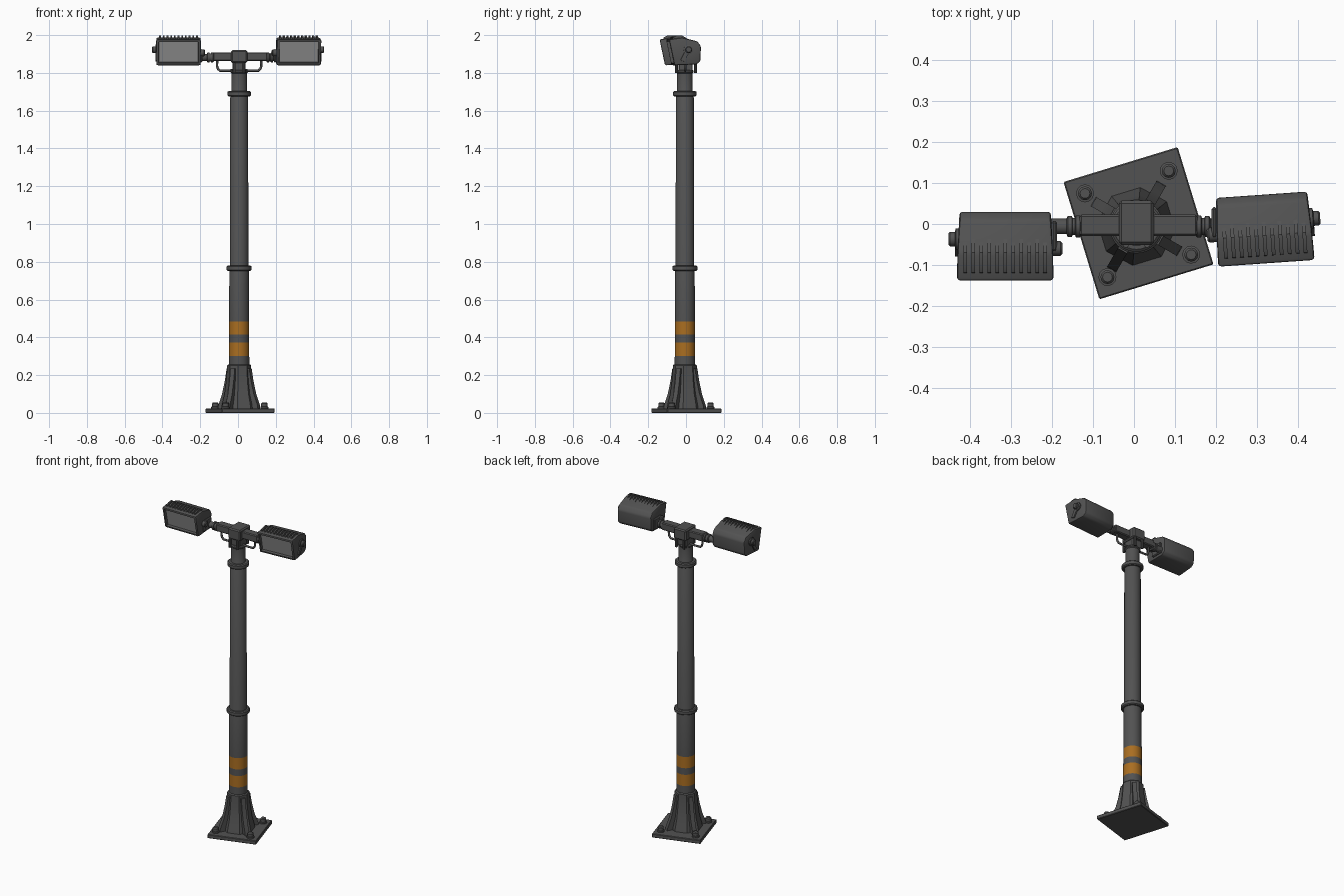
import bpy, bmesh, math
from mathutils import Matrix, Vector

if "Cube" in bpy.data.objects:
    bpy.data.objects.remove(bpy.data.objects["Cube"])

def mat(name, rgb):
    m = bpy.data.materials.new(name)
    m.diffuse_color = (*rgb, 1)
    m.use_nodes = True
    m.node_tree.nodes["Principled BSDF"].inputs["Base Color"].default_value = m.diffuse_color
    return m

GREY = mat("dark_grey_metal", (0.085, 0.085, 0.085))
ORANGE = mat("orange_stripe", (0.40, 0.155, 0.015))
LENS = mat("lamp_glass", (0.28, 0.28, 0.28))
CX, CY = 0.006, -0.006          # pole axis

def finish(bm, name, mats=(GREY,), matrix=None, angle=35):
    if matrix is not None:
        bmesh.ops.transform(bm, matrix=matrix, verts=bm.verts)
    bmesh.ops.recalc_face_normals(bm, faces=bm.faces)
    me = bpy.data.meshes.new(name)
    bm.to_mesh(me)
    bm.free()
    for m in mats:
        me.materials.append(m)
    ob = bpy.data.objects.new(name, me)
    bpy.context.collection.objects.link(ob)
    bpy.ops.object.select_all(action='DESELECT')
    ob.select_set(True)
    bpy.context.view_layer.objects.active = ob
    bpy.ops.object.shade_smooth_by_angle(angle=math.radians(angle))
    return ob

def lathe_bm(profile, n):
    bm = bmesh.new()
    rings = [[bm.verts.new((r * math.cos(2 * math.pi * i / n), r * math.sin(2 * math.pi * i / n), z))
              for i in range(n)] for r, z in profile]
    for a, b in zip(rings, rings[1:]):
        for i in range(n):
            bm.faces.new((a[i], a[(i + 1) % n], b[(i + 1) % n], b[i]))
    bm.faces.new(rings[0][::-1])
    bm.faces.new(rings[-1])
    return bm

def lathe(name, profile, n=32, matrix=None):
    return finish(lathe_bm(profile, n), name, matrix=matrix)

def box(name, size, loc, bevel=0.005, rot=0.0):
    bm = bmesh.new()
    bmesh.ops.create_cube(bm, size=1, matrix=Matrix.Diagonal((*size, 1)))
    if bevel:
        bmesh.ops.bevel(bm, geom=bm.edges[:], offset=bevel, segments=1, affect='EDGES')
    return finish(bm, name, matrix=Matrix.Translation(loc) @ Matrix.Rotation(rot, 4, 'Z'))

def prism_bm(pts, width):
    """Extrude a (y, z) outline along x, centred."""
    bm = bmesh.new()
    f = bm.faces.new([bm.verts.new((-width / 2, y, z)) for y, z in pts])
    ext = bmesh.ops.extrude_face_region(bm, geom=[f])['geom']
    bmesh.ops.translate(bm, vec=(width, 0, 0), verts=[v for v in ext if isinstance(v, bmesh.types.BMVert)])
    bmesh.ops.recalc_face_normals(bm, faces=bm.faces)
    return bm

def rod(name, pts, r):
    cu = bpy.data.curves.new(name, 'CURVE')
    cu.dimensions = '3D'
    cu.bevel_depth, cu.bevel_resolution, cu.use_fill_caps = r, 2, True
    sp = cu.splines.new('POLY')
    sp.points.add(len(pts) - 1)
    for p, c in zip(sp.points, pts):
        p.co = (*c, 1)
    cu.materials.append(GREY)
    ob = bpy.data.objects.new(name, cu)
    bpy.context.collection.objects.link(ob)

def along_x(loc, sign=1):
    return Matrix.Translation(loc) @ Matrix.Rotation(sign * math.pi / 2, 4, 'Y')

AXIS = Matrix.Translation((CX, CY, 0))

# Base plate, turned about the pole
TURN = math.radians(17)
box("base_plate", (0.292, 0.3, 0.024), (0.011, 0.002, 0.012), 0.003, TURN)

# Flared octagonal pedestal
lathe("pedestal", [(0.096, 0.022), (0.092, 0.045), (0.078, 0.10), (0.069, 0.17), (0.064, 0.235),
                   (0.064, 0.25), (0.058, 0.256)], 8, AXIS @ Matrix.Rotation(TURN + math.pi / 8, 4, 'Z'))

# Gusset ribs and anchor bolts at the corners
for k in range(4):
    turn = Matrix.Rotation(math.radians(60 + 90 * k), 4, 'Z')
    bm = prism_bm([(0.04, 0.02), (0.122, 0.02), (0.12, 0.04), (0.097, 0.10), (0.08, 0.17),
                   (0.069, 0.235), (0.04, 0.235)], 0.026)
    finish(bm, f"gusset_rib_{k}", matrix=AXIS @ turn @ Matrix.Rotation(-math.pi / 2, 4, 'Z'))
    p = Vector((0.010, 0, 0)) + turn @ Vector((0.15, 0, 0))
    lathe(f"anchor_bolt_{k}", [(0.022, 0.022), (0.022, 0.032), (0.017, 0.033), (0.017, 0.05), (0.012, 0.056)],
          12, Matrix.Translation(p))

# Pole with painted bands chosen by height
bm = lathe_bm([(0.054, 0.24), (0.0535, 0.302), (0.0535, 0.373), (0.053, 0.414), (0.053, 0.485),
               (0.052, 0.76), (0.0495, 0.77), (0.047, 1.68), (0.041, 1.69), (0.041, 1.81)], 32)
for f in bm.faces:
    z = f.calc_center_median().z
    if 0.303 < z < 0.372 or 0.415 < z < 0.484:
        f.material_index = 1
finish(bm, "pole", (GREY, ORANGE), AXIS)

# Collars and head flange
for name, r, z0, z1 in (("lower_collar", 0.066, 0.752, 0.780), ("upper_collar", 0.062, 1.676, 1.704),
                        ("head_flange", 0.047, 1.798, 1.815)):
    lathe(name, [(r - 0.006, z0), (r, z0 + 0.005), (r, z1 - 0.005), (r - 0.006, z1)], 32, AXIS)

# Head block, crossarm and clamp bolts
box("head_block", (0.086, 0.108, 0.068), (CX, 0.003, 1.886), 0.007)
box("head_neck", (0.066, 0.075, 0.05), (CX, -0.002, 1.832), 0.005)
box("crossarm", (0.288, 0.052, 0.046), (0.011, -0.003, 1.886), 0.005)
for sx in (-1, 1):
    for y in (-0.05, 0.05):
        lathe(f"clamp_bolt_{sx}_{y}", [(0.008, 1.80), (0.008, 1.856)], 8,
              Matrix.Translation((CX + sx * 0.026, y, 0)))

# Handle hoops below the arm
for side, sx in (("left", -1), ("right", 1)):
    path = [(0.117, 1.87), (0.117, 1.835), (0.112, 1.821), (0.102, 1.812), (0.05, 1.812), (0.02, 1.816)]
    rod(f"{side}_hoop", [(CX + sx * x, -0.005, z) for x, z in path], 0.0065)

# Swivel joints between arm and lamps
for side, sx, x0 in (("left", -1, -0.128), ("right", 1, 0.15)):
    lathe(f"{side}_swivel", [(0.020, 0), (0.027, 0.004), (0.027, 0.014), (0.021, 0.016), (0.021, 0.022),
                             (0.026, 0.024), (0.026, 0.034), (0.019, 0.037), (0.019, 0.075)], 20,
          along_x((x0, -0.006, 1.882), sx))

# Lamp heads with recessed glass, cooling fins and side knobs
OUTLINE = [(-0.085, 0.066), (-0.056, -0.071), (0.062, -0.066), (0.082, -0.048), (0.085, 0.03),
           (0.066, 0.056), (-0.015, 0.076)]
for side, sx, cx, cy, yaw in (("left", -1, -0.315, -0.055, 0), ("right", 1, 0.318, -0.013, 4)):
    M = Matrix.Translation((cx, cy, 1.911)) @ Matrix.Rotation(math.radians(yaw), 4, 'Z')
    bm = prism_bm(OUTLINE, 0.236)
    # narrow the back a little
    for v in bm.verts:
        if v.co.y > 0.05:
            v.co.x *= 0.95
    bmesh.ops.bevel(bm, geom=bm.edges[:], offset=0.008, segments=2, affect='EDGES', profile=0.5)
    bm.normal_update()
    front = max((f for f in bm.faces if f.normal.y < -0.9), key=lambda f: f.calc_area())
    bmesh.ops.inset_region(bm, faces=[front], thickness=0.007, depth=0)
    bmesh.ops.inset_region(bm, faces=[front], thickness=0.003, depth=-0.014)
    front.material_index = 1
    finish(bm, f"{side}_lamp", (GREY, LENS), M)
    for i in range(11):
        bm = prism_bm([(-0.066, 0.06), (-0.064, 0.076), (-0.045, 0.086), (-0.015, 0.088),
                       (0.012 + 0.006 * (i % 2), 0.068), (0.0, 0.06)], 0.009)
        finish(bm, f"{side}_fin_{i}", matrix=M @ Matrix.Translation(((i - 5) * 0.0195, 0, 0)))
    # outer knob with a strap
    lathe(f"{side}_outer_knob", [(0.026, 0), (0.026, 0.008), (0.018, 0.010), (0.018, 0.022), (0.014, 0.026)], 12,
          M @ along_x((sx * 0.113, 0.018, 0.012), sx))
    bm = prism_bm([(-0.025, -0.045), (-0.005, -0.05), (0.03, 0.01), (0.008, 0.02)], 0.008)
    finish(bm, f"{side}_outer_strap", matrix=M @ Matrix.Translation((sx * 0.119, 0, 0)))
    # inner hinge plate and knob
    lathe(f"{side}_inner_knob", [(0.018, 0), (0.018, 0.02), (0.013, 0.025)], 12,
          M @ along_x((-sx * 0.115, -0.005, -0.005), -sx))
    box(f"{side}_hinge_plate", (0.014, 0.075, 0.07), M @ Vector((-sx * 0.12, 0.025, -0.02)), 0.005)
